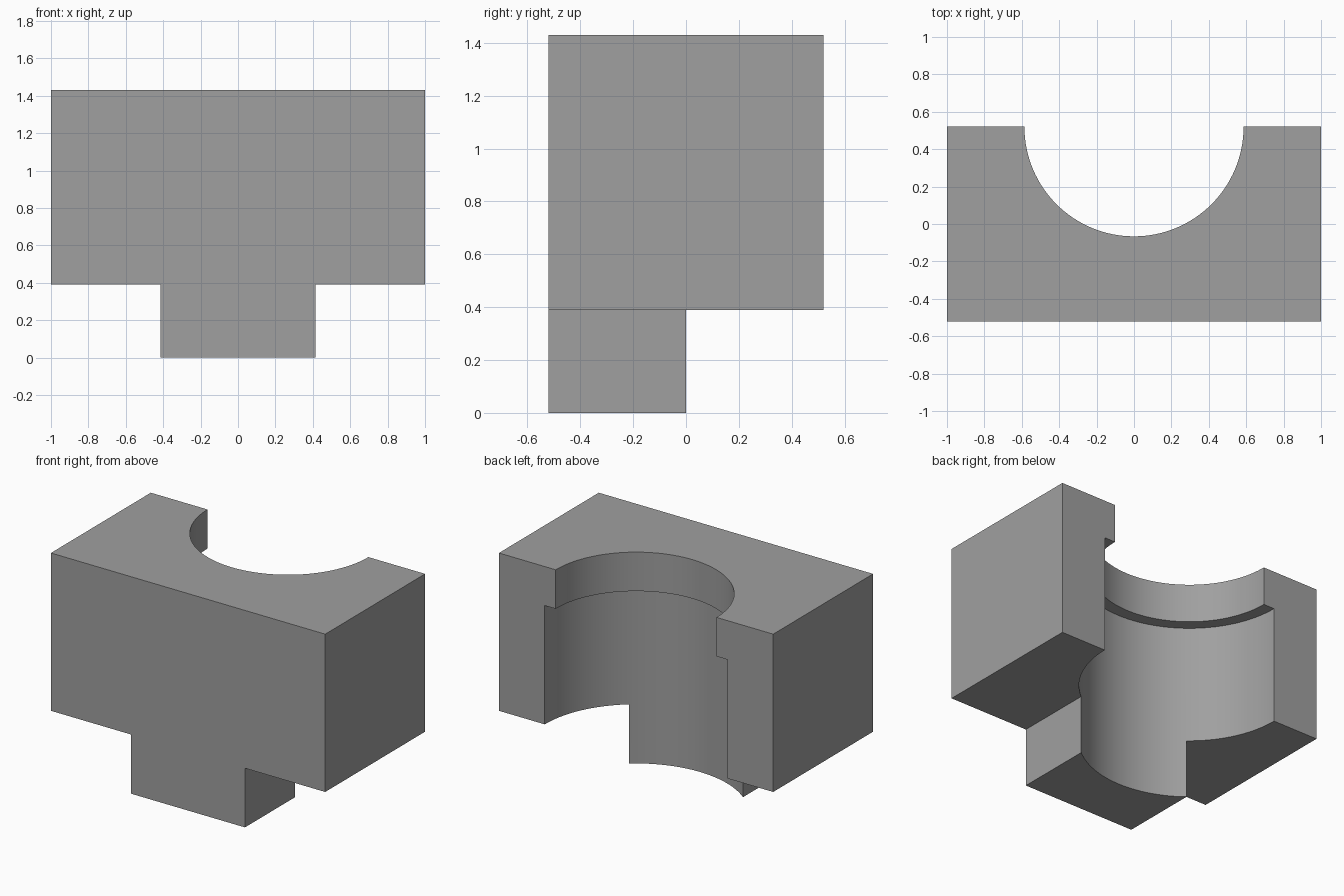
import bpy, bmesh, math
from mathutils import Vector

if "Cube" in bpy.data.objects:
    bpy.data.objects.remove(bpy.data.objects["Cube"])

HALF_DEPTH = 0.52
TOP = 1.43
SHOULDER = 0.39     # underside of the wide block
STEP = 1.173        # height of the lip inside the bore

grey = bpy.data.materials.new("grey")
grey.diffuse_color = (0.35, 0.35, 0.35, 1)
grey.use_nodes = True
grey.node_tree.nodes["Principled BSDF"].inputs["Base Color"].default_value = grey.diffuse_color


def make_object(name, bm):
    bmesh.ops.recalc_face_normals(bm, faces=bm.faces)
    mesh = bpy.data.meshes.new(name)
    bm.to_mesh(mesh)
    bm.free()
    mesh.materials.append(grey)
    obj = bpy.data.objects.new(name, mesh)
    bpy.context.collection.objects.link(obj)
    return obj


# T-shaped block: front profile pushed back through the full depth
half = [(0.415, 0), (0.415, SHOULDER), (1, SHOULDER), (1, TOP)]
outline = half + [(-x, z) for x, z in reversed(half)]
bm = bmesh.new()
face = bm.faces.new([bm.verts.new((x, -HALF_DEPTH, z)) for x, z in outline])
push = bmesh.ops.extrude_face_region(bm, geom=[face])
bmesh.ops.translate(bm, vec=(0, 2 * HALF_DEPTH, 0),
                    verts=[v for v in push["geom"] if isinstance(v, bmesh.types.BMVert)])
block = make_object("half_bearing_block", bm)

# Stepped bore: radius profile revolved around the back edge
profile = [(0, -0.2), (0.666, -0.2), (0.666, STEP), (0.586, STEP), (0.586, 1.7), (0, 1.7)]
bm = bmesh.new()
verts = [bm.verts.new((r, HALF_DEPTH, z)) for r, z in profile]
edges = [bm.edges.new(pair) for pair in zip(verts, verts[1:])]
bmesh.ops.spin(bm, geom=verts + edges, cent=Vector((0, HALF_DEPTH, 0)),
               axis=(0, 0, 1), angle=math.tau, steps=128)
bmesh.ops.remove_doubles(bm, verts=bm.verts, dist=1e-4)
bore = make_object("bore_cutter", bm)
bore.hide_render = True

# Cut the bore, then drop the cutter
cut = block.modifiers.new("bore", 'BOOLEAN')
cut.operation = 'DIFFERENCE'
cut.solver = 'EXACT'
cut.object = bore
bpy.context.view_layer.objects.active = block
block.select_set(True)
bpy.ops.object.modifier_apply(modifier=cut.name)
bpy.data.objects.remove(bore)

# Smooth bore walls, sharp corners
bpy.ops.object.shade_smooth_by_angle(angle=math.radians(30))
